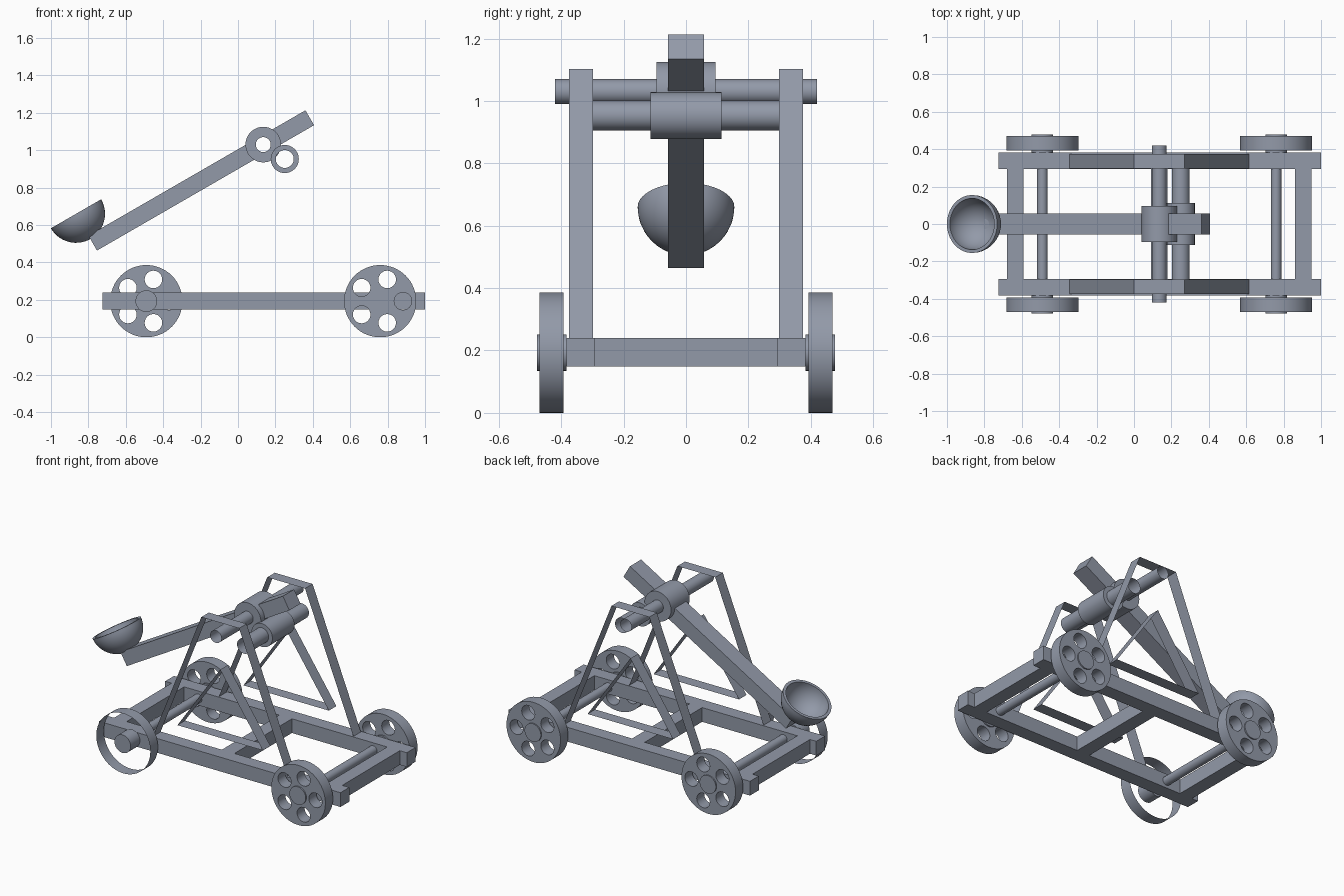
import bpy, bmesh
from math import sin, cos, pi, radians
from mathutils import Matrix, Vector

cube = bpy.data.objects.get("Cube")
if cube:
    bpy.data.objects.remove(cube, do_unlink=True)

wood = bpy.data.materials.new("grey wood")
wood.use_nodes = True
GREY = (0.29, 0.322, 0.395, 1)
wood.diffuse_color = GREY
wood.node_tree.nodes["Principled BSDF"].inputs["Base Color"].default_value = GREY


def finish(ob):
    """Give the part its colour and smooth round walls with sharp corners."""
    ob.data.materials.clear()
    ob.data.materials.append(wood)
    bpy.ops.object.select_all(action='DESELECT')
    ob.select_set(True)
    bpy.context.view_layer.objects.active = ob
    bpy.ops.object.shade_smooth_by_angle(angle=radians(30))
    return ob


def circle(x, z, r, n=40):
    return [(x + r * cos(2 * pi * i / n), z + r * sin(2 * pi * i / n)) for i in range(n)]


def rect(x0, x1, z0, z1):
    return [(x0, z0), (x1, z0), (x1, z1), (x0, z1)]


def prism(name, loops, y0, y1, faces=True):
    """Extrude side outlines along y; later loops are holes, faces=False leaves walls only."""
    cu = bpy.data.curves.new(name, 'CURVE')
    cu.dimensions = '2D'
    cu.fill_mode = 'BOTH' if faces else 'NONE'
    cu.extrude = abs(y1 - y0) / 2
    for loop in loops:
        sp = cu.splines.new('POLY')
        sp.points.add(len(loop) - 1)
        for p, (x, z) in zip(sp.points, loop):
            p.co = (x, z, 0, 1)
        sp.use_cyclic_u = True
    tmp = bpy.data.objects.new(name, cu)
    bpy.context.collection.objects.link(tmp)
    bpy.context.view_layer.update()
    me = bpy.data.meshes.new_from_object(tmp.evaluated_get(bpy.context.evaluated_depsgraph_get()))
    bpy.data.objects.remove(tmp, do_unlink=True)
    bpy.data.curves.remove(cu)
    me.name = name
    me.transform(Matrix.Translation((0, (y0 + y1) / 2, 0)) @ Matrix.Rotation(pi / 2, 4, 'X'))
    bm = bmesh.new()
    bm.from_mesh(me)
    bmesh.ops.remove_doubles(bm, verts=bm.verts, dist=1e-5)
    bmesh.ops.recalc_face_normals(bm, faces=bm.faces)
    bm.to_mesh(me)
    bm.free()
    ob = bpy.data.objects.new(name, me)
    bpy.context.collection.objects.link(ob)
    return finish(ob)


# Base frame
BEAM = (0.148, 0.24)
for side, s in (("left", 1), ("right", -1)):
    prism(f"{side}_long_beam", [rect(-0.725, 1.0, *BEAM)], s * 0.293, s * 0.383)
for name, x in (("rear", -0.635), ("middle", 0.135), ("front", 0.905)):
    prism(f"{name}_cross_beam", [rect(x - 0.045, x + 0.045, *BEAM)], -0.293, 0.293)

# Axles and wheels: one wheel is just an open rim around its hub
WZ, WR = 0.193, 0.193
for end, x in (("rear", -0.49), ("front", 0.76)):
    prism(f"{end}_axle", [circle(x, WZ, 0.028)], -0.4, 0.4)
    for side, s in (("left", 1), ("right", -1)):
        rim = [circle(x, WZ, WR, 64)]
        holes = [circle(x + 0.122 * cos(a), WZ + 0.122 * sin(a), 0.047, 24)
                 for a in (2 * pi * i / 5 for i in range(5))]
        open_rim = end == "rear" and s < 0
        prism(f"{end}_{side}_wheel", rim if open_rim else rim + holes,
              s * 0.393, s * 0.47, faces=not open_rim)
        prism(f"{end}_{side}_hub", [circle(x, WZ, 0.058)], s * 0.383, s * 0.478)

# Side supports: thin bands following the outer and inner outline of the A shape
outer = [(-0.345, 0.24), (0.0, 1.103), (0.27, 1.103), (0.615, 0.24)]
inner = [(-0.17, 0.36), (0.135, 0.8), (0.44, 0.36)]
for side, s in (("left", 1), ("right", -1)):
    support = prism(f"{side}_support", [outer, inner], s * 0.298, s * 0.375, faces=False)
    bm = bmesh.new()
    bm.from_mesh(support.data)
    base = [f for f in bm.faces if f.calc_center_median().z < 0.25]
    bmesh.ops.delete(bm, geom=base, context='FACES')
    bm.to_mesh(support.data)
    bm.free()

# Pivot tube with sleeve, and stop tube with padding
PX, PZ = 0.135, 1.03
prism("pivot_tube", [circle(PX, PZ, 0.04)], -0.42, 0.42, faces=False)
prism("pivot_sleeve", [circle(PX, PZ, 0.095, 48), circle(PX, PZ, 0.04)], -0.095, 0.095)
prism("stop_tube", [circle(0.25, 0.953, 0.048)], -0.298, 0.298, faces=False)
prism("stop_padding", [circle(0.25, 0.953, 0.075, 48), circle(0.25, 0.953, 0.048)], -0.113, 0.113)

# Throwing arm in two lengths that meet the sleeve
along = Vector((cos(pi / 6), sin(pi / 6)))
across = Vector((-along.y, along.x)) * 0.046
pivot = Vector((PX, PZ))
for name, a, b in (("lower_arm", -1.053, -0.07), ("upper_arm", 0.07, 0.287)):
    p, q = pivot + along * a, pivot + along * b
    prism(name, [[tuple(v) for v in (p - across, q - across, q + across, p + across)]], -0.057, 0.057)

# Bowl: thick half shell tilted with the arm
R, T, N = 0.155, 0.018, 14
arc = [(sin(pi / 2 * i / N), -cos(pi / 2 * i / N)) for i in range(N + 1)]
profile = [(R * x, R * z) for x, z in arc] + [((R - T) * x, (R - T) * z) for x, z in reversed(arc)]
bm = bmesh.new()
verts = [bm.verts.new((x, 0, z)) for x, z in profile]
edges = [bm.edges.new(pair) for pair in zip(verts, verts[1:])]
bmesh.ops.spin(bm, geom=verts + edges, cent=(0, 0, 0), axis=(0, 0, 1), angle=2 * pi, steps=40)
bmesh.ops.remove_doubles(bm, verts=bm.verts, dist=1e-4)
bmesh.ops.recalc_face_normals(bm, faces=bm.faces)
me = bpy.data.meshes.new("bowl")
bm.to_mesh(me)
bm.free()
me.transform(Matrix.Translation((-0.866, 0, 0.66)) @ Matrix.Rotation(-pi / 6, 4, 'Y'))
bowl = bpy.data.objects.new("bowl", me)
bpy.context.collection.objects.link(bowl)
finish(bowl)
